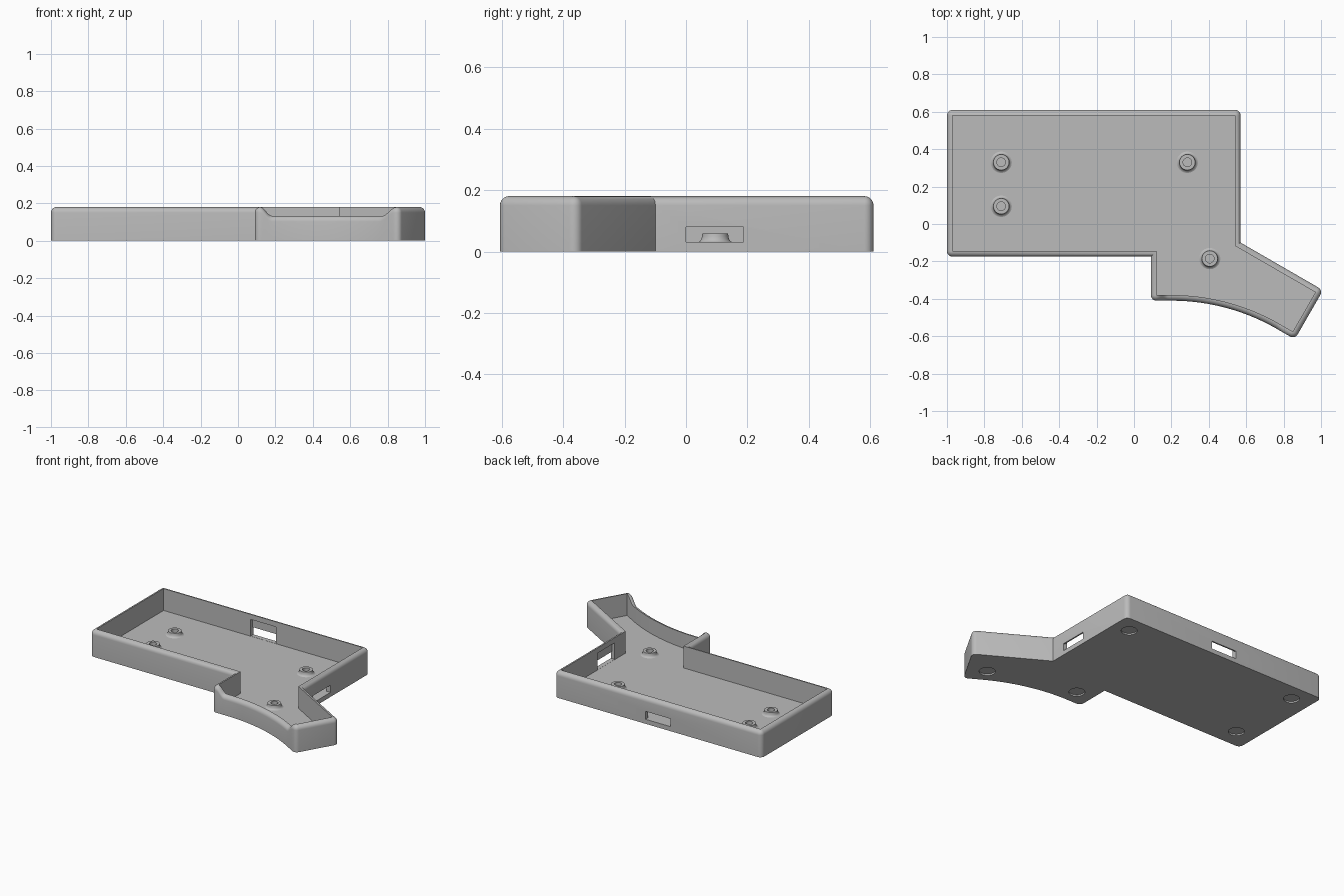
import bpy, bmesh, math
from mathutils import Vector

cube = bpy.data.objects.get("Cube")
if cube:
    bpy.data.objects.remove(cube, do_unlink=True)

WALL, TOP, DIP, FLOOR = 0.03, 0.18, 0.133, 0.03

grey = bpy.data.materials.new("plain_grey")
grey.use_nodes = True
grey.diffuse_color = (0.5, 0.5, 0.5, 1)
grey.node_tree.nodes["Principled BSDF"].inputs["Base Color"].default_value = (0.5, 0.5, 0.5, 1)


def make_object(name, bm):
    bmesh.ops.recalc_face_normals(bm, faces=bm.faces)
    mesh = bpy.data.meshes.new(name)
    bm.to_mesh(mesh)
    bm.free()
    mesh.materials.append(grey)
    obj = bpy.data.objects.new(name, mesh)
    bpy.context.collection.objects.link(obj)
    return obj


def activate(obj):
    bpy.ops.object.select_all(action='DESELECT')
    obj.select_set(True)
    bpy.context.view_layer.objects.active = obj


def smooth(obj):
    activate(obj)
    bpy.ops.object.shade_smooth_by_angle(angle=math.radians(32))


# Inner outline, counter-clockwise, with a curved front on the side wing
LEFT, RIGHT, ARC_START, RADIUS = 0.12, 0.849, 0.2, 1.16


def front_y(x):
    run = min(max(x - ARC_START, 0), RADIUS / 2)
    extra = max(x - ARC_START - RADIUS / 2, 0)
    return -0.38 - RADIUS + math.sqrt(RADIUS ** 2 - run ** 2) - extra * math.tan(math.pi / 6)


def front_height(x):
    t = min((x - LEFT) / 0.06, (RIGHT - x) / 0.075, 1)
    return TOP - (TOP - DIP) * t * t * (3 - 2 * t)


STEPS = 72
outline = [(-0.97, -0.145, TOP), (LEFT, -0.145, TOP)]
for i in range(STEPS + 1):
    x = LEFT + (RIGHT - LEFT) * i / STEPS
    outline.append((x, front_y(x), front_height(x)))
outline += [(0.97, -0.365, TOP), (0.54, -0.117, TOP), (0.54, 0.58, TOP), (-0.97, 0.58, TOP)]

# Outward directions: fans at convex corners, mitres elsewhere
spokes = []
for i, (x, y, h) in enumerate(outline):
    p = Vector((x, y))
    before = (p - Vector(outline[i - 1][:2])).normalized()
    after = (Vector(outline[(i + 1) % len(outline)][:2]) - p).normalized()
    n1, n2 = Vector((before.y, -before.x)), Vector((after.y, -after.x))
    turn = math.atan2(n1.x * n2.y - n1.y * n2.x, n1.dot(n2))
    if turn > 0.3:
        start = math.atan2(n1.y, n1.x)
        for k in range(7):
            a = start + turn * k / 6
            spokes.append((p, Vector((math.cos(a), math.sin(a))), h))
    else:
        spokes.append((p, (n1 + n2) / (1 + n1.dot(n2)), h))

# Case shell: wall section with a rounded outer rim, plus floor and underside
bm = bmesh.new()


def ring(offset, level):
    return [bm.verts.new((*(p + d * offset), level(h))) for p, d, h in spokes]


rings = [ring(WALL, lambda h: 0)]
for k in range(7):
    a = math.pi / 2 * k / 6
    rings.append(ring(WALL * math.cos(a), lambda h: h - WALL + WALL * math.sin(a)))
rings.append(ring(0, lambda h: FLOOR))
count = len(spokes)
for low, high in zip(rings, rings[1:]):
    for i in range(count):
        j = (i + 1) % count
        bm.faces.new((low[i], low[j], high[j], high[i]))
bm.faces.new(rings[0][::-1])
bm.faces.new(rings[-1])
bmesh.ops.remove_doubles(bm, verts=bm.verts, dist=1e-5)
case = make_object("case_shell", bm)


# Openings and foot recesses
def cut(bm):
    cutter = make_object("cutter", bm)
    cutter.hide_render = True
    mod = case.modifiers.new("cut", 'BOOLEAN')
    mod.operation, mod.solver, mod.object = 'DIFFERENCE', 'EXACT', cutter
    activate(case)
    bpy.ops.object.modifier_apply(modifier=mod.name)
    bpy.data.objects.remove(cutter, do_unlink=True)


def cut_box(low, high):
    low, high = Vector(low), Vector(high)
    bm = bmesh.new()
    bmesh.ops.create_cube(bm, size=1)
    bmesh.ops.scale(bm, vec=high - low, verts=bm.verts)
    bmesh.ops.translate(bm, vec=(low + high) / 2, verts=bm.verts)
    cut(bm)


SILL = FLOOR + 0.001
cut_box((0.52, 0.0, SILL), (0.6, 0.187, 0.08))
cut_box((0.52, 0.0, SILL), (0.56, 0.187, 0.145))
cut_box((-0.31, 0.56, SILL), (-0.12, 0.65, 0.085))
cut_box((-0.31, 0.56, SILL), (-0.12, 0.6, 0.145))

for x, y in ((0.45, 0.49), (-0.86, 0.49), (-0.86, -0.04), (0.21, -0.3), (0.8, -0.46)):
    bm = bmesh.new()
    bmesh.ops.create_cone(bm, cap_ends=True, segments=40, radius1=0.05, radius2=0.05, depth=0.02)
    bmesh.ops.translate(bm, vec=(x, y, 0), verts=bm.verts)
    cut(bm)
smooth(case)

# Hollow screw posts with flared bases
profile = [(0.057, 0.03), (0.05, 0.033), (0.045, 0.04), (0.043, 0.05), (0.042, 0.058),
           (0.023, 0.058), (0.023, 0.031)]
posts = ((-0.71, 0.33), (-0.71, 0.095), (0.285, 0.33), (0.405, -0.185))
for n, (x, y) in enumerate(posts, 1):
    bm = bmesh.new()
    verts = [bm.verts.new((r, 0, z)) for r, z in profile]
    edges = [bm.edges.new(pair) for pair in zip(verts, verts[1:])]
    bmesh.ops.spin(bm, geom=verts + edges, cent=(0, 0, 0), axis=(0, 0, 1),
                   angle=math.tau, steps=40, use_merge=True)
    bmesh.ops.remove_doubles(bm, verts=bm.verts, dist=1e-5)
    bmesh.ops.translate(bm, vec=(x, y, 0), verts=bm.verts)
    bmesh.ops.holes_fill(bm, edges=[e for e in bm.edges if e.is_boundary], sides=0)
    smooth(make_object(f"screw_post_{n}", bm))
